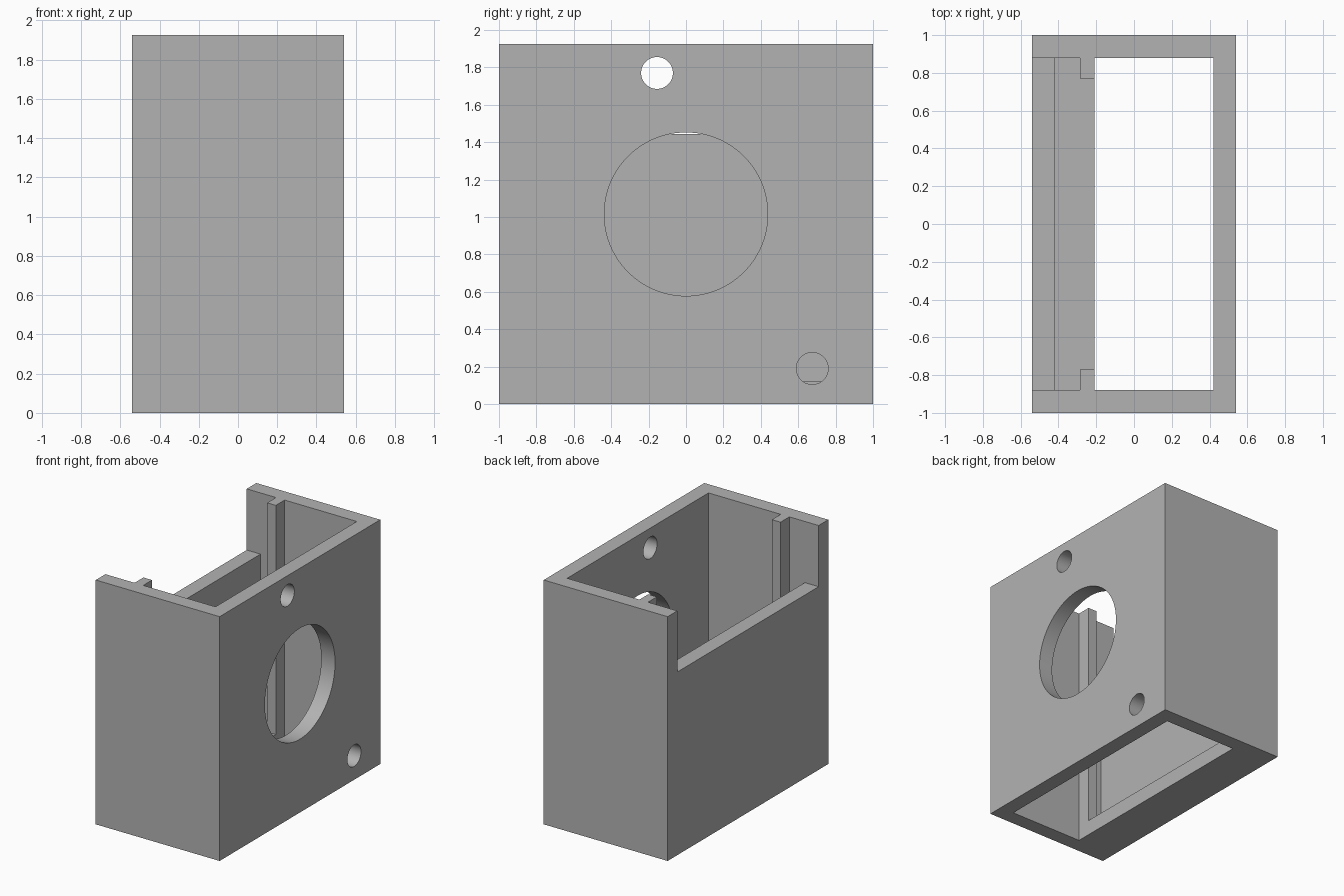
import bpy
import math

if "Cube" in bpy.data.objects:
    bpy.data.objects.remove(bpy.data.objects["Cube"], do_unlink=True)

# Overall sizes
HX, HY, H = 0.54, 1.0, 1.925
IX, IY = 0.42, 0.88             # inner faces of the walls
RAIL_BACK, RAIL_FRONT, RAIL_Y = -0.285, -0.21, 0.77
FLOOR, LOW_WALL, OVER = 0.12, 1.443, 0.2

grey = bpy.data.materials.new("plain grey")
grey.use_nodes = True
colour = (0.45, 0.45, 0.45, 1)
grey.diffuse_color = colour
grey.node_tree.nodes["Principled BSDF"].inputs["Base Color"].default_value = colour


def box(name, x, y, z):
    """Box spanning the given (low, high) ranges."""
    spans = (x, y, z)
    bpy.ops.mesh.primitive_cube_add(size=1, location=[(a + b) / 2 for a, b in spans])
    ob = bpy.context.object
    ob.name = name
    ob.scale = [b - a for a, b in spans]
    bpy.ops.object.transform_apply(location=True, rotation=False, scale=True)
    return ob


def drill(name, y, z, radius):
    """Round cutter through the +x wall."""
    bpy.ops.mesh.primitive_cylinder_add(vertices=96, radius=radius, depth=0.4,
                                        location=(HX, y, z),
                                        rotation=(0, math.pi / 2, 0))
    bpy.context.object.name = name
    return bpy.context.object


# Solid housing block
housing = box("housing", (-HX, HX), (-HY, HY), (0, H))
housing.data.materials.append(grey)

cutters = [
    # Main cavity, open at top and bottom
    box("main_cavity", (RAIL_FRONT, IX), (-IY, IY), (-OVER, H + OVER)),
    # Slot behind the rails, above the floor strip
    box("slot_cavity", (-IX, RAIL_BACK), (-IY, IY), (FLOOR, H + OVER)),
    # Gap between the two rails
    box("rail_gap", (-0.35, 0), (-RAIL_Y, RAIL_Y), (FLOOR, H + OVER)),
    # Lowered side wall
    box("wall_notch", (-HX - OVER, -0.35), (-IY, IY), (LOW_WALL, H + OVER)),
    # Large opening and two small holes
    drill("large_opening", 0, 1.015, 0.437),
    drill("upper_hole", -0.155, 1.77, 0.085),
    drill("lower_hole", 0.675, 0.19, 0.085),
]

bpy.ops.object.select_all(action="DESELECT")
housing.select_set(True)
bpy.context.view_layer.objects.active = housing
for cutter in cutters:
    mod = housing.modifiers.new(cutter.name, "BOOLEAN")
    mod.operation = "DIFFERENCE"
    mod.solver = "EXACT"
    mod.object = cutter
    bpy.ops.object.modifier_apply(modifier=mod.name)
    bpy.data.objects.remove(cutter, do_unlink=True)

bpy.ops.object.shade_smooth_by_angle(angle=math.radians(30))
